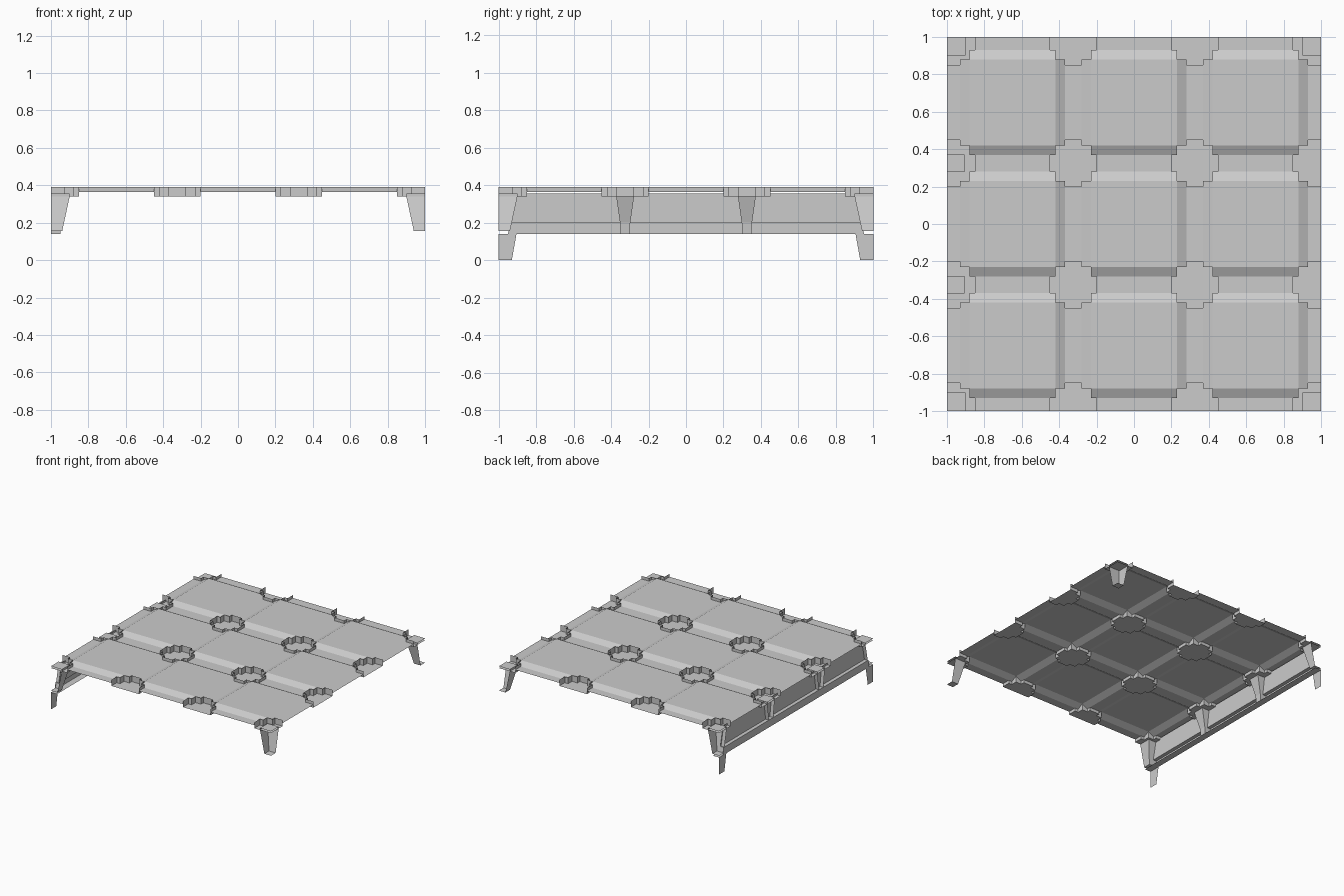
import bpy
import bmesh

cube = bpy.data.objects.get("Cube")
if cube:
    bpy.data.objects.remove(cube, do_unlink=True)

grey = bpy.data.materials.new("light_grey")
grey.use_nodes = True
COLOUR = (0.6, 0.6, 0.6, 1)
grey.diffuse_color = COLOUR
for node in grey.node_tree.nodes:
    if node.type == 'BSDF_PRINCIPLED':
        node.inputs["Base Color"].default_value = COLOUR

TOP, GROOVE, PIT = 0.39, 0.365, 0.34
FOOT, RAIL_LOW, RAIL_HIGH, CAP = 0.155, 0.14, 0.2, 0.355
FLAT, SLOPE, ARM = 0.045, 0.095, 0.125
CENTRES = [-0.975, -0.325, 0.325, 0.975]


def finish(name, bm):
    """Turn a bmesh into a flat-shaded grey object."""
    bmesh.ops.remove_doubles(bm, verts=bm.verts, dist=0.0005)
    mesh = bpy.data.meshes.new(name)
    bm.to_mesh(mesh)
    bm.free()
    mesh.materials.append(grey)
    obj = bpy.data.objects.new(name, mesh)
    bpy.context.collection.objects.link(obj)
    return obj


def face(bm, points):
    return bm.faces.new([bm.verts.new(p) for p in points])


def off(v):
    """Distance to the nearest groove centre line."""
    return min(abs(v - c) for c in CENTRES)


def height(x, y):
    d = min(off(x), off(y))
    t = min(max((d - FLAT) / (SLOPE - FLAT), 0), 1)
    return GROOVE + t * (TOP - GROOVE)


def in_pit(x, y):
    """Stepped cross around every groove crossing."""
    near, far = sorted((off(x), off(y)))
    return far < SLOPE or (near < FLAT and far < ARM)


# Panel grid lines, clipped to the outer edge
lines = {-1.0, 1.0}
for c in CENTRES:
    for d in (FLAT, SLOPE, ARM):
        lines |= {round(c + s * d, 3) for s in (-1, 1) if abs(c + s * d) < 1}
lines = sorted(lines)
spans = list(zip(lines, lines[1:]))

deck, pits = bmesh.new(), bmesh.new()
for x0, x1 in spans:
    for y0, y1 in spans:
        mx, my = (x0 + x1) / 2, (y0 + y1) / 2
        corners = [(x0, y0), (x1, y0), (x1, y1), (x0, y1)]
        if not in_pit(mx, my):
            face(deck, [(x, y, height(x, y)) for x, y in corners])
            continue
        face(pits, [(x, y, PIT) for x, y in corners])
        # Upright wall wherever the pit meets the deck
        for i in range(4):
            a, b = corners[i], corners[(i + 1) % 4]
            ex, ey = (a[0] + b[0]) / 2, (a[1] + b[1]) / 2
            nx, ny = mx + (ex - mx) * 2.01, my + (ey - my) * 2.01
            step = 0.002
            nx = ex + step * ((ex > mx + step) - (ex < mx - step))
            ny = ey + step * ((ey > my + step) - (ey < my - step))
            if max(abs(nx), abs(ny)) < 1 and not in_pit(nx, ny):
                face(pits, [(*a, PIT), (*b, PIT), (*b, TOP), (*a, TOP)])
bmesh.ops.remove_doubles(deck, verts=deck.verts, dist=0.0005)
bmesh.ops.dissolve_limit(deck, angle_limit=0.01, verts=deck.verts, edges=deck.edges)
finish("deck_panels", deck)
finish("crossing_pits", pits)


def open_leg(name, path, levels):
    """Loft an open path down through (size, z) levels and cap both ends."""
    bm = bmesh.new()
    rings = [[(x, y, z) for x, y in path(s)] for s, z in levels]
    for upper, lower in zip(rings, rings[1:]):
        for i in range(len(upper) - 2 if len(upper) == 4 and name.startswith("corner")
                       else len(upper) - 1):
            face(bm, [upper[i], upper[i + 1], lower[i + 1], lower[i]])
    face(bm, rings[0])
    face(bm, rings[-1])
    finish(name, bm)


# Corner legs, open on the outer sides
for sx, side in ((-1, "right"), (1, "left")):
    for sy, end in ((-1, "front"), (1, "back")):
        open_leg(f"corner_leg_{end}_{side}",
                 lambda s: [(sx, sy * (1 - s)), (sx * (1 - s), sy * (1 - s)),
                            (sx * (1 - s), sy), (sx, sy)],
                 [(0.1, CAP), (0.1, PIT), (0.06, FOOT)])

# Middle posts along the skirted side, open outwards
for c in CENTRES[1:3]:
    open_leg("middle_post",
             lambda s: [(-1, c - s / 2), (s - 1, c - s / 2),
                        (s - 1, c + s / 2), (-1, c + s / 2)],
             [(0.095, CAP), (0.095, PIT), (0.055, RAIL_HIGH), (0.05, RAIL_LOW)])

# Side skirt: recessed panel, ledge and rail
skirt = bmesh.new()
profile = [(-0.97, CAP, 0.905), (-0.97, RAIL_HIGH, 0.94),
           (-1, RAIL_HIGH, 0.94), (-1, RAIL_LOW, 0.95)]
for (xa, za, ya), (xb, zb, yb) in zip(profile, profile[1:]):
    face(skirt, [(xa, -ya, za), (xa, ya, za), (xb, yb, zb), (xb, -yb, zb)])
finish("side_skirt", skirt)

rail = bmesh.new()
face(rail, [(-1, -1, RAIL_LOW), (-1, 1, RAIL_LOW),
            (-0.945, 1, RAIL_LOW), (-0.945, -1, RAIL_LOW)])
finish("rail_underside", rail)

# Flat lower feet below the rail
for sy, end in ((-1, "front"), (1, "back")):
    foot = bmesh.new()
    face(foot, [(-1, sy, RAIL_LOW), (-1, sy * 0.905, RAIL_LOW),
                (-1, sy * 0.93, 0), (-1, sy, 0)])
    finish(f"lower_foot_{end}", foot)
